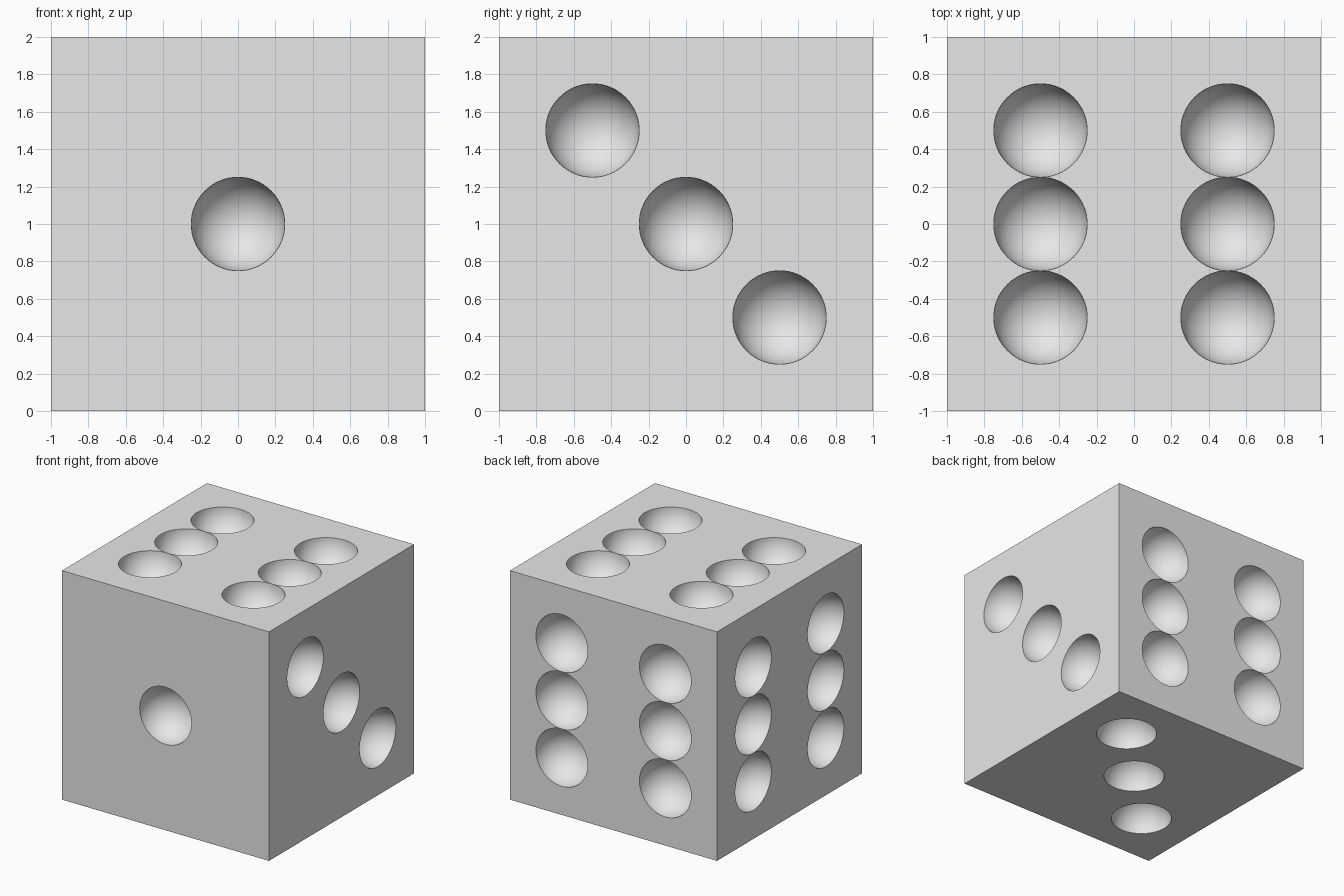
import bpy
import bmesh
from mathutils import Matrix, Vector

cube = bpy.data.objects.get("Cube")
if cube:
    bpy.data.objects.remove(cube, do_unlink=True)

PIP_RADIUS = 0.25
STEP = 0.5

grey = bpy.data.materials.new("light_grey")
grey.use_nodes = True
colour = (0.8, 0.8, 0.8, 1)
grey.diffuse_color = colour
grey.node_tree.nodes["Principled BSDF"].inputs["Base Color"].default_value = colour


def make_object(name, bm):
    mesh = bpy.data.meshes.new(name)
    bm.to_mesh(mesh)
    bm.free()
    mesh.materials.append(grey)
    obj = bpy.data.objects.new(name, mesh)
    bpy.context.collection.objects.link(obj)
    return obj


# Pip layouts, in steps from the middle of a face
one = [(0, 0)]
rising = [(i, i) for i in (-1, 0, 1)]
falling = [(i, -i) for i in (-1, 0, 1)]
columns = [(i, j) for i in (-1, 1) for j in (-1, 0, 1)]

X, Y, Z = Vector((1, 0, 0)), Vector((0, 1, 0)), Vector((0, 0, 1))
# Outward direction, the two directions along the face, and the layout
faces = [
    (-Y, X, Z, one),
    (Y, X, Z, columns),
    (X, Y, Z, falling),
    (-X, Y, Z, columns),
    (Z, X, Y, columns),
    (-Z, X, Y, rising),
]

# Die body
bm = bmesh.new()
bmesh.ops.create_cube(bm, size=2, matrix=Matrix.Translation(Z))
die = make_object("die_body", bm)

# Balls centred on the faces, with an odd ring count so no ring lies in a face
bm = bmesh.new()
for normal, across, up, layout in faces:
    turn = normal.to_track_quat('Z', 'Y').to_matrix().to_4x4()
    for i, j in layout:
        centre = Z + normal + (across * i + up * j) * STEP
        bmesh.ops.create_uvsphere(bm, u_segments=64, v_segments=33,
                                  radius=PIP_RADIUS,
                                  matrix=Matrix.Translation(centre) @ turn)
cutter = make_object("pip_cutter", bm)
cutter.hide_render = True

# Carve the round hollows
cut = die.modifiers.new("pips", 'BOOLEAN')
cut.operation = 'DIFFERENCE'
cut.solver = 'EXACT'
cut.object = cutter
bpy.ops.object.select_all(action='DESELECT')
bpy.context.view_layer.objects.active = die
die.select_set(True)
bpy.ops.object.modifier_apply(modifier=cut.name)
bpy.data.objects.remove(cutter, do_unlink=True)

# Smooth hollows with crisp rims and corners
bpy.ops.object.shade_smooth_by_angle()
